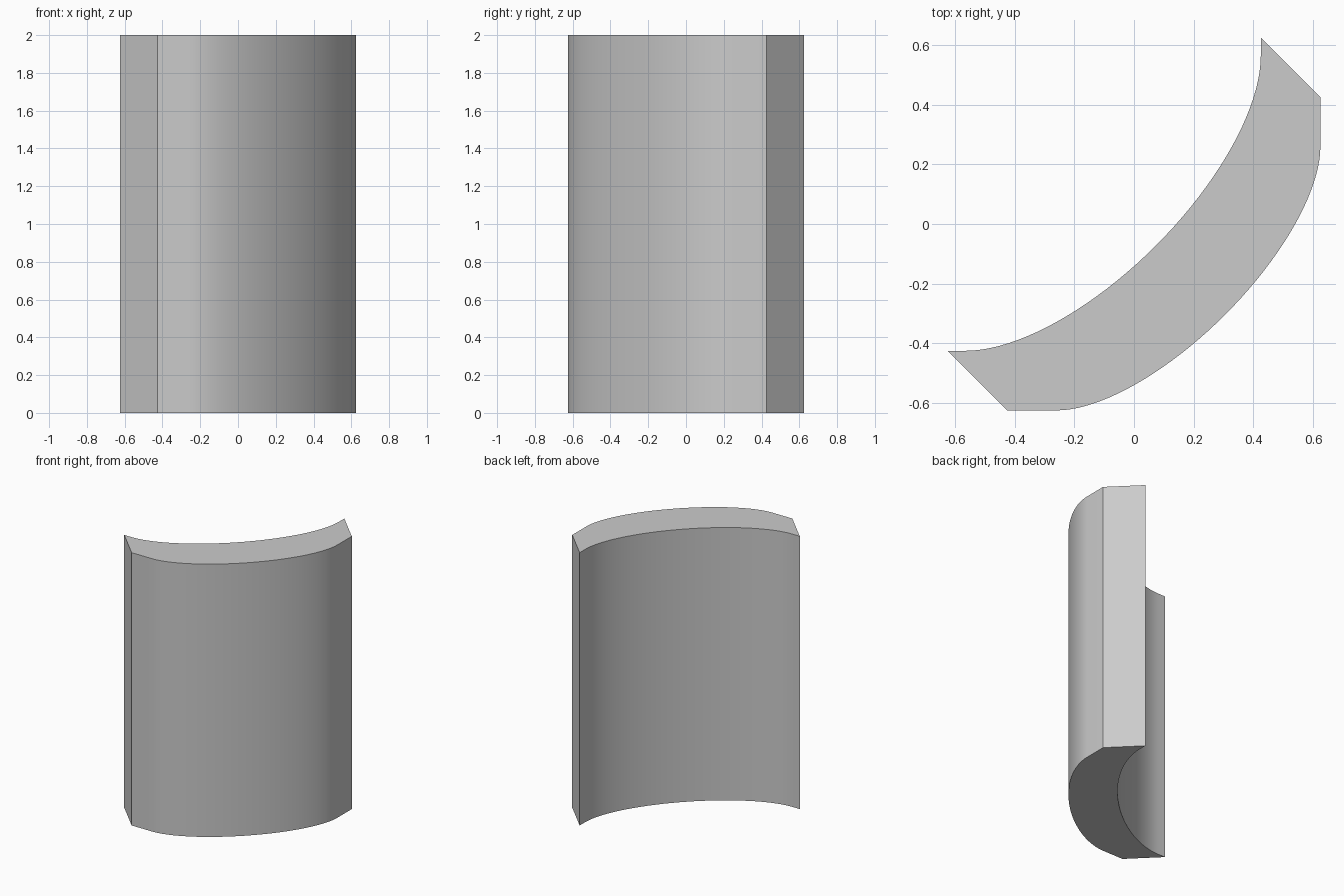
import bpy, bmesh, math

if "Cube" in bpy.data.objects:
    bpy.data.objects.remove(bpy.data.objects["Cube"])

HEIGHT, STEPS, HALF_SPAN = 2.0, 40, 0.7425


def curve(a, b, crown, u_end):
    """Elliptical arc in the panel's own frame: u along the span, v outward."""
    t = math.asin(u_end / a)
    return [(a * math.sin(t * (2 * i / STEPS - 1)),
             crown - b + b * math.cos(t * (2 * i / STEPS - 1)))
            for i in range(STEPS + 1)]


# cross-section: outer face with short flat tails, square ends, inner face
outer = [(-HALF_SPAN, 0.1414)] + curve(0.677, 0.28, 0.431, 0.626) + [(HALF_SPAN, 0.1414)]
inner = [(-HALF_SPAN, -0.1414)] + curve(0.766, 0.34, 0.103, 0.70) + [(HALF_SPAN, -0.1414)]
profile = outer + inner[::-1]

# turn the section 45 degrees and extrude it upward
r = math.sqrt(0.5)
bm = bmesh.new()
base = bm.faces.new([bm.verts.new(((u + v) * r, (u - v) * r, 0)) for u, v in profile])
top = bmesh.ops.extrude_face_region(bm, geom=[base], use_keep_orig=True)["geom"]
bmesh.ops.translate(bm, vec=(0, 0, HEIGHT),
                    verts=[g for g in top if isinstance(g, bmesh.types.BMVert)])
bmesh.ops.recalc_face_normals(bm, faces=bm.faces)

mesh = bpy.data.meshes.new("curved_panel")
bm.to_mesh(mesh)
bm.free()
panel = bpy.data.objects.new("curved_panel", mesh)
bpy.context.collection.objects.link(panel)
bpy.context.view_layer.objects.active = panel
panel.select_set(True)
bpy.ops.object.shade_smooth_by_angle(angle=math.radians(30))
